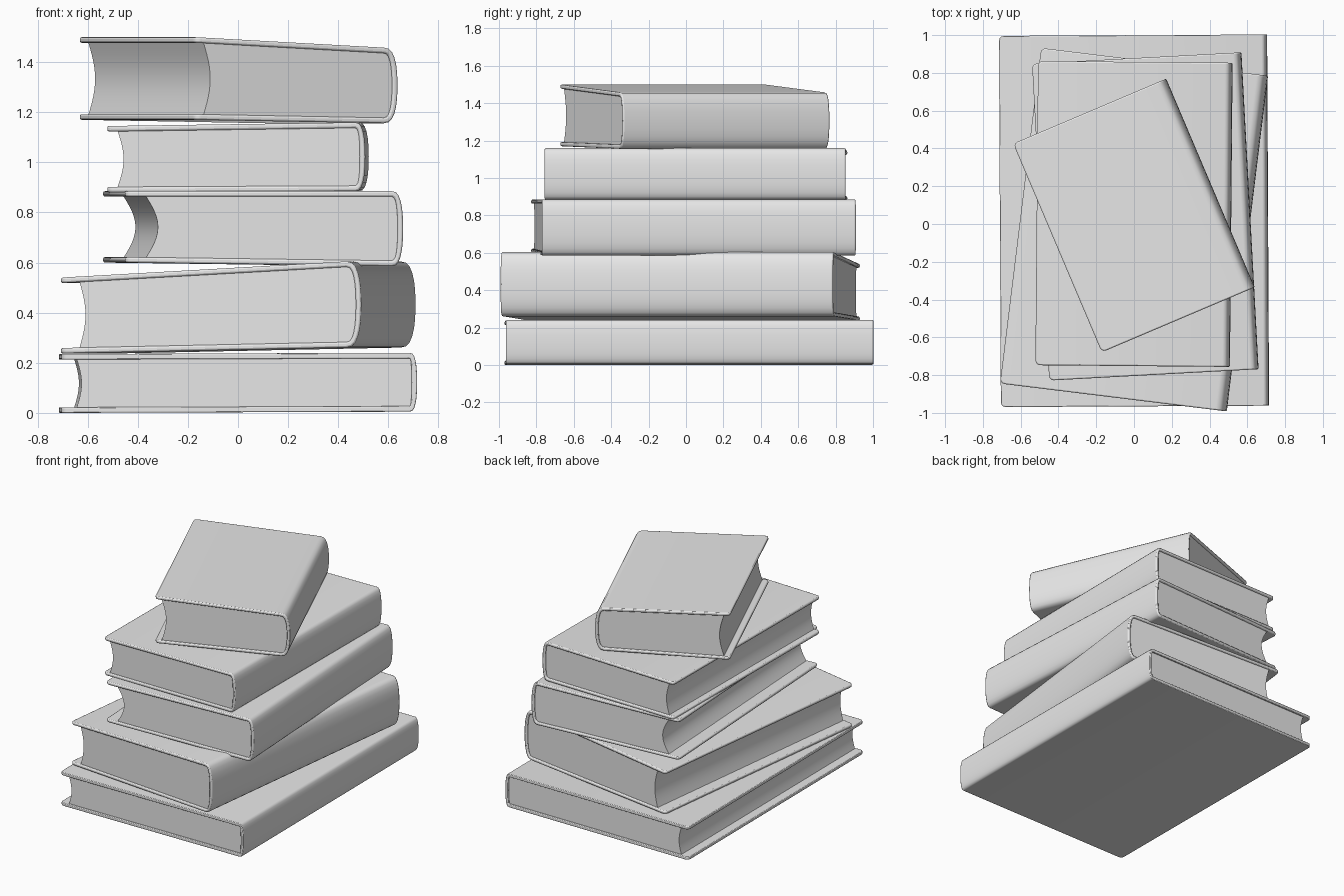
import bpy, bmesh, math
from mathutils import Vector

cube = bpy.data.objects.get("Cube")
if cube:
    bpy.data.objects.remove(cube, do_unlink=True)

grey = bpy.data.materials.new("plain_grey")
grey.use_nodes = True
colour = (0.8, 0.8, 0.8, 1)
grey.diffuse_color = colour
grey.node_tree.nodes["Principled BSDF"].inputs["Base Color"].default_value = colour

BOARD = 0.022    # cover thickness
STEPS = 12


def power(v, p):
    return math.copysign(abs(v) ** p, v)


def extrude_profile(name, outline, length, place, angle, bevel, round_x=None):
    """Extrude an x-z outline along y, finish its edges and place it."""
    bm = bmesh.new()
    verts = [bm.verts.new((x, -length / 2, z)) for x, z in outline]
    face = bm.faces.new(verts)
    moved = bmesh.ops.extrude_face_region(bm, geom=[face])["geom"]
    bmesh.ops.translate(bm, vec=Vector((0, length, 0)),
                        verts=[v for v in moved if isinstance(v, bmesh.types.BMVert)])
    bmesh.ops.recalc_face_normals(bm, faces=bm.faces)
    # Rounded outer corners of the boards
    if round_x is not None:
        corners = [e for e in bm.edges
                   if all(abs(v.co.x - round_x) < 1e-4 for v in e.verts)
                   and abs(e.verts[0].co.y - e.verts[1].co.y) < 1e-4]
        bmesh.ops.bevel(bm, geom=corners, offset=0.025, segments=3,
                        profile=0.5, affect='EDGES')
    mesh = bpy.data.meshes.new(name)
    bm.to_mesh(mesh)
    bm.free()
    mesh.materials.append(grey)
    obj = bpy.data.objects.new(name, mesh)
    bpy.context.collection.objects.link(obj)
    obj.location = (place[0], place[1], 0)
    obj.rotation_euler.z = math.radians(angle)
    if bevel:
        mod = obj.modifiers.new("soft_edges", 'BEVEL')
        mod.width = bevel
        mod.segments = 2
        mod.limit_method = 'ANGLE'
        mod.angle_limit = math.radians(40)
    bpy.ops.object.select_all(action='DESELECT')
    obj.select_set(True)
    bpy.context.view_layer.objects.active = obj
    bpy.ops.object.shade_smooth_by_angle(angle=math.radians(40))
    return obj


def book(name, width, length, place, angle, left, right, bulge, overhang, hollow):
    """left and right are the (bottom, top) heights at fore edge and spine."""
    w = width / 2

    def level(x, side):
        return left[side] + (right[side] - left[side]) * (x + w) / width

    def spine(inset):
        x0 = w - bulge
        lo, hi = level(x0, 0) + inset, level(x0, 1) - inset
        points = []
        for i in range(STEPS + 1):
            a = math.pi * (i / STEPS - 0.5)
            points.append((x0 + (bulge - inset) * power(math.cos(a), 0.75),
                           (lo + hi) / 2 + (hi - lo) / 2 * power(math.sin(a), 0.85)))
        return points

    # Cover: two boards joined by a rounded spine
    outline = [(-w, left[0])] + spine(0) + [(-w, left[1]), (-w, left[1] - BOARD)]
    outline += spine(BOARD)[::-1] + [(-w, left[0] + BOARD)]
    extrude_profile(name + "_cover", outline, length, place, angle, 0.007, -w)

    # Page block with a hollow fore edge
    x1 = -w + overhang
    lo, hi = level(x1, 0) + BOARD * 0.8, level(x1, 1) - BOARD * 0.8
    edge = []
    for i in range(STEPS + 1):
        u = i / STEPS
        edge.append((x1 + hollow * math.sin(math.pi * u), hi + (lo - hi) * u))
    extrude_profile(name + "_pages", edge + spine(BOARD * 0.8), length - 0.024,
                    place, angle, 0)


# The stack, from the bottom up
book("bottom_book", 1.42, 1.965, (0, 0.017), 0.3,
     (0, 0.235), (0.005, 0.24), 0.03, 0.06, 0.02)
book("second_book", 1.21, 1.79, (0, -0.03), -7,
     (0.237, 0.54), (0.262, 0.608), 0.06, 0.075, 0.025)
book("third_book", 1.11, 1.68, (0.06, 0.04), 3.1,
     (0.6, 0.885), (0.585, 0.885), 0.045, 0.08, 0.05)
book("fourth_book", 1.03, 1.61, (0, 0.053), -0.5,
     (0.88, 1.145), (0.885, 1.16), 0.04, 0.04, 0.025)
book("top_book", 0.88, 1.2, (0, 0.045), 23,
     (1.17, 1.5), (1.155, 1.455), 0.06, 0.04, 0.03)
